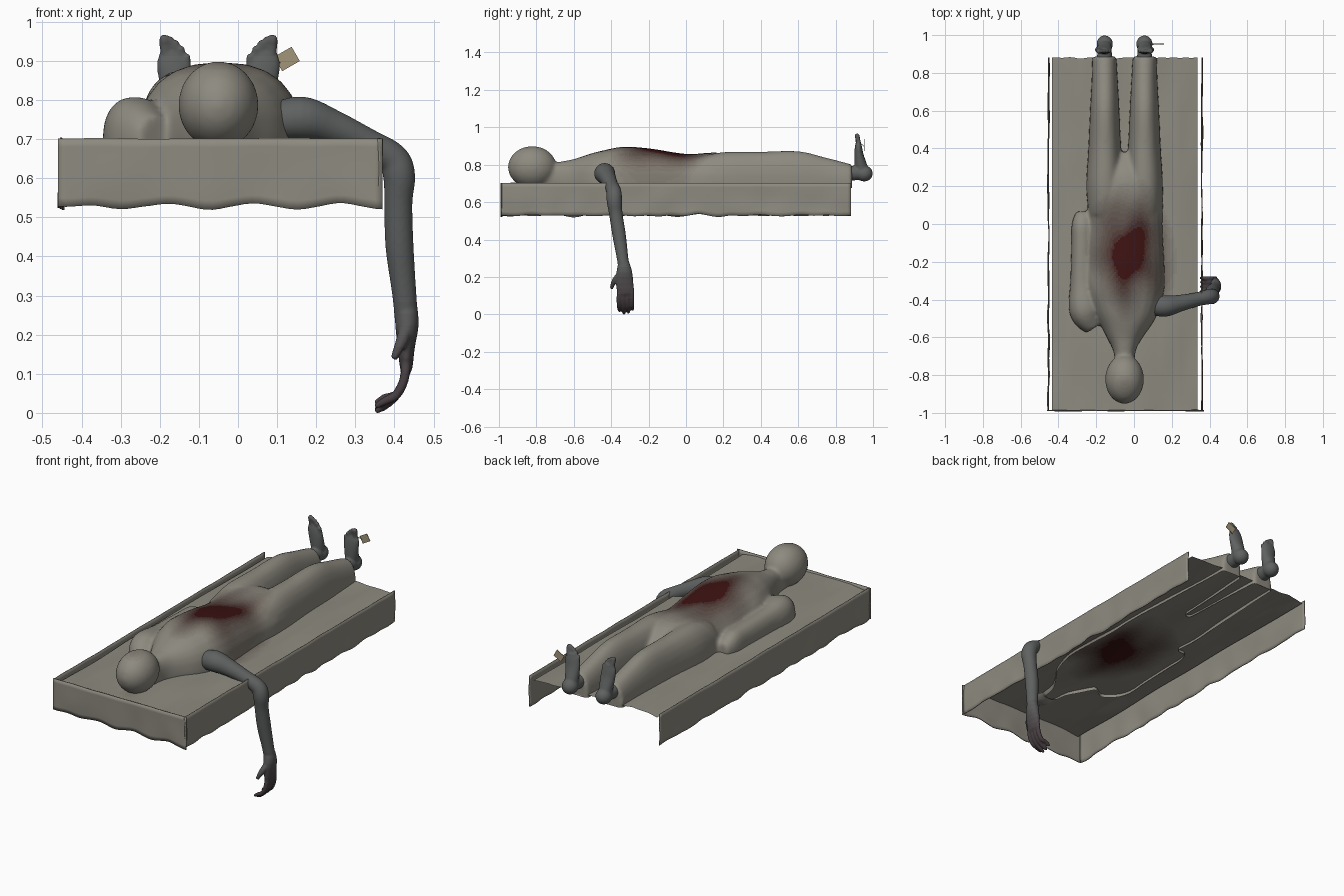
import bpy, bmesh, math
from mathutils import Vector, noise

if "Cube" in bpy.data.objects:
    bpy.data.objects.remove(bpy.data.objects["Cube"])

CX = -0.05  # centre line of the lying figure


def material(name, rgb):
    m = bpy.data.materials.new(name)
    m.diffuse_color = (*rgb, 1)
    m.use_nodes = True
    m.node_tree.nodes["Principled BSDF"].inputs["Base Color"].default_value = m.diffuse_color
    return m


def ramp(name, a, b, n):
    return [material(f"{name}_{i}", [p + (q - p) * i / (n - 1) for p, q in zip(a, b)]) for i in range(n)]


CLOTH = ramp("cloth", (0.27, 0.255, 0.215), (0.045, 0.006, 0.006), 14)
SKIN = ramp("skin", (0.115, 0.12, 0.12), (0.065, 0.05, 0.055), 8)


def make(name, bm):
    bmesh.ops.recalc_face_normals(bm, faces=bm.faces)
    me = bpy.data.meshes.new(name)
    bm.to_mesh(me)
    bm.free()
    ob = bpy.data.objects.new(name, me)
    bpy.context.collection.objects.link(ob)
    me.shade_smooth()
    return ob


def tube(bm, rows, up=(0, 0, 1), n=2.0, sub=5, sides=24):
    """Smooth closed tube through rows of (x, y, z, side radius, up radius)."""
    r = [rows[0]] + list(rows) + [rows[-1]]
    pts = []
    for i in range(1, len(r) - 2):
        for k in range(sub):
            t = k / sub
            pts.append([0.5 * (2 * b + (c - a) * t + (2 * a - 5 * b + 4 * c - d) * t * t
                               + (3 * b - a - 3 * c + d) * t ** 3)
                        for a, b, c, d in zip(r[i - 1], r[i], r[i + 1], r[i + 2])])
    pts.append(list(rows[-1]))
    up, rings = Vector(up), []
    for i, p in enumerate(pts):
        t = (Vector(pts[min(i + 1, len(pts) - 1)][:3]) - Vector(pts[max(i - 1, 0)][:3])).normalized()
        up = (up - t * up.dot(t)).normalized()
        side, ring = t.cross(up), []
        for k in range(sides):
            a = 2 * math.pi * k / sides
            c, s = math.cos(a), math.sin(a)
            c, s = (math.copysign(abs(v) ** (2 / n), v) for v in (c, s))
            ring.append(bm.verts.new(Vector(p[:3]) + side * c * p[3] + up * s * p[4]))
        rings.append(ring)
    for a, b in zip(rings, rings[1:]):
        for k in range(sides):
            bm.faces.new((a[k], a[(k + 1) % sides], b[(k + 1) % sides], b[k]))
    bm.faces.new(rings[0][::-1])
    bm.faces.new(rings[-1])


def ball(bm, c, rx, ry, rz):
    steps = [math.radians(a) for a in range(-86, 87, 12)] + [math.radians(87)]
    tube(bm, [(c[0], c[1] + ry * math.sin(a), c[2], rx * math.cos(a), rz * math.cos(a)) for a in steps], sub=1)


def fuse(ob, voxel, smooth):
    """Merge overlapping pieces into one soft skin."""
    m = ob.modifiers.new("Remesh", 'REMESH')
    m.mode, m.voxel_size, m.use_smooth_shade = 'VOXEL', voxel, True
    m = ob.modifiers.new("Smooth", 'SMOOTH')
    m.factor, m.iterations = 0.5, smooth
    dg = bpy.context.evaluated_depsgraph_get()
    me = bpy.data.meshes.new_from_object(ob.evaluated_get(dg))
    ob.modifiers.clear()
    ob.data = me
    me.shade_smooth()


def paint(ob, mats, fn):
    ob.data.materials.clear()
    for m in mats:
        ob.data.materials.append(m)
    for p in ob.data.polygons:
        p.material_index = round(max(0, min(1, fn(p.center))) * (len(mats) - 1))


def blood(p):
    d = math.hypot((p.x + 0.03) / 0.23, (p.y + 0.14) / 0.34)
    t = (1.05 - d + 0.22 * noise.noise(Vector((p.x * 9, p.y * 5, 0)))) / 0.7
    spot = 0.22 - 4 * math.hypot(p.x + 0.05, p.y + 0.85)
    return max(t, spot)


# covered body: head, torso, legs and one arm under the sheet
bm = bmesh.new()
ball(bm, (CX, -0.822, 0.787), 0.103, 0.13, 0.113)
tube(bm, [(CX, -.76, .73, .05, .07), (CX, -.67, .73, .06, .088), (CX, -.59, .72, .10, .118),
          (-.045, -.48, .71, .165, .162), (-.045, -.35, .70, .205, .196), (-.045, -.2, .70, .205, .188),
          (-.045, 0, .70, .195, .158), (-.045, .15, .70, .20, .165), (-.045, .27, .70, .18, .15),
          (-.045, .38, .70, .08, .08)], n=2.4)
for s in (-1, 1):
    tube(bm, [(CX + s * x, y, .70, w, h) for x, y, w, h in
              ((.10, .05, .09, .14), (.105, .2, .098, .168), (.105, .4, .087, .17),
               (.105, .6, .078, .173), (.105, .75, .07, .138), (.107, .888, .064, .102))], n=2.2)
tube(bm, [(-.21, -.55, .70, .05, .06), (-.26, -.46, .70, .082, .108), (-.275, -.3, .70, .062, .092),
          (-.275, -.1, .70, .056, .087), (-.275, 0, .70, .054, .08), (-.27, .065, .70, .035, .04)], n=2.3)
body = make("covered_body", bm)
fuse(body, 0.01, 8)
bm = bmesh.new()
bm.from_mesh(body.data)
bmesh.ops.bisect_plane(bm, geom=bm.verts[:] + bm.edges[:] + bm.faces[:], plane_co=(0, 0, .675),
                       plane_no=(0, 0, 1), clear_inner=True)
bm.to_mesh(body.data)
bm.free()
paint(body, CLOTH, blood)


def sheet(name, nu, nv, fn):
    bm = bmesh.new()
    g = [[bm.verts.new(fn(i / nu, j / nv)) for j in range(nv + 1)] for i in range(nu + 1)]
    for i in range(nu):
        for j in range(nv):
            bm.faces.new((g[i][j], g[i + 1][j], g[i + 1][j + 1], g[i][j + 1]))
    return make(name, bm)


# sheet lying on the slab, with shallow folds
def top_point(u, v):
    x, y = -0.435 + 0.77 * u, -0.985 + 1.865 * v
    f = noise.noise(Vector((x * 7, y * 2.2, 3)))
    edge = max(0, abs(2 * u - 1) - 0.75) / 0.25
    y += 0.008 * noise.noise(Vector((x * 16, 0, 8))) * v
    return (x, y, 0.692 + 0.012 * f - 0.012 * edge)


top = sheet("slab_sheet", 64, 150, top_point)
paint(top, CLOTH, lambda p: blood(Vector((CX + (p.x - CX) * 0.85, p.y * 0.95, 0))) * 0.95)


# hanging cloth panels on three sides
def panel(name, a, b, normal, seed):
    a, b, normal = Vector(a), Vector(b), Vector(normal)
    length = (b - a).length

    def point(u, v):
        s = u * length
        wave = noise.noise(Vector((s * 7, v * 1.2, seed)))
        hem = 0.528 + 0.014 * noise.noise(Vector((s * 9, 0, seed + 5)))
        head = 0.702 + 0.003 * noise.noise(Vector((s * 6, 0, seed + 9)))
        p = a.lerp(b, u) + normal * wave * (0.004 + 0.008 * v)
        return (p.x, p.y, head + (hem - head) * v)

    ob = sheet(name, round(length * 50), 8, point)
    ob.modifiers.new("Thickness", 'SOLIDIFY').thickness = 0.005
    paint(ob, CLOTH[:1], lambda p: 0)


panel("front_hanging_cloth", (-.46, -.99, 0), (.37, -.99, 0), (0, .7, 0), 1)
panel("left_hanging_cloth", (-.455, -.99, 0), (-.455, .882, 0), (1, 0, 0), 21)
panel("right_hanging_cloth", (.362, -.99, 0), (.362, .882, 0), (1, 0, 0), 42)

# bare arm dangling over the edge, with hand and fingers
bm = bmesh.new()
tube(bm, [(x, y, z, r, r) for x, y, z, r in
          ((.08, -.43, .745, .045), (.16, -.435, .757, .056), (.24, -.42, .735, .045), (.33, -.40, .695, .037),
           (.395, -.385, .655, .04), (.412, -.383, .61, .041), (.41, -.375, .54, .036), (.413, -.358, .43, .036),
           (.425, -.34, .31, .031), (.431, -.33, .24, .03))])
tube(bm, [(.43, -.333, .28, .03, .028), (.432, -.33, .23, .042, .03), (.43, -.328, .17, .047, .022),
          (.43, -.322, .12, .043, .016), (.427, -.32, .105, .036, .01)], up=(1, 0, 0))
for i, (y, tip) in enumerate(((-.357, .012), (-.333, 0), (-.309, .004), (-.287, .02))):
    tube(bm, [(.43, y, .14, .011, .012), (.425, y - .002, .09, .0125, .0125), (.405, y - .001, .05, .012, .012),
              (.375, y, .022 + tip, .011, .011), (.351, y + .002, .007 + tip, .007, .007)],
         up=(1, 0, 0), sides=12)
tube(bm, [(.432, -.345, .225, .018, .018), (.422, -.373, .195, .017, .017), (.41, -.39, .168, .013, .013),
          (.398, -.398, .142, .009, .009)], up=(1, 0, 0), sides=12)
arm = make("dangling_arm", bm)
fuse(arm, 0.005, 4)
arm.location.z = -min(v.co.z for v in arm.data.vertices)
paint(arm, SKIN, lambda p: (0.3 - p.z) / 0.2)

# bare feet pointing up, mirrored about the figure's centre line
for name, s in (("left_foot", -1), ("right_foot", 1)):
    bm = bmesh.new()

    def row(x, y, z, a, b):
        return (CX + s * x, y, z, a, b)

    tube(bm, [row(.107, .82, .752, .044, .042), row(.106, .88, .755, .04, .04), row(.105, .95, .755, .036, .036)])
    ball(bm, row(.105, .953, .753, 0, 0)[:3], .043, .045, .043)
    tube(bm, [row(.105, .95, .74, .034, .034), row(.106, .936, .79, .037, .034), row(.11, .925, .85, .042, .025),
              row(.117, .922, .895, .041, .019), row(.12, .922, .925, .03, .012)], up=(0, -1, 0))
    for i in range(5):
        x, z = .138 - .0145 * i, (.966, .962, .953, .938, .918)[i]
        r = .013 if i == 0 else .0095
        tube(bm, [row(x - .004, .924, z - .06, r, r), row(x, .918, z - .025, r, r),
                  row(x, .914, z - .008, r, r), row(x, .912, z, r * .6, r * .6)], up=(0, -1, 0), sides=12)
    foot = make(name, bm)
    fuse(foot, 0.005, 4)
    paint(foot, SKIN, lambda p: (p.z - 0.9) / 0.2)

# paper tag tied to a toe
bm = bmesh.new()
bmesh.ops.create_cube(bm, size=1)
for v in bm.verts:
    v.co = Vector((v.co.x * 0.052, v.co.y * 0.003, v.co.z * 0.042))
tag = make("toe_tag", bm)
tag.data.shade_flat()
tag.location = (0.125, 0.953, 0.905)
tag.rotation_euler.y = -math.radians(30)
tag.data.materials.append(material("tag_paper", (0.36, 0.30, 0.19)))

# string from the tag to the toe
bm = bmesh.new()
tube(bm, [(.108, .953, .895, .0015, .0015), (.095, .945, .905, .0015, .0015), (.085, .925, .92, .0015, .0015)],
     sides=6)
string = make("tag_string", bm)
string.data.materials.append(tag.data.materials[0])
